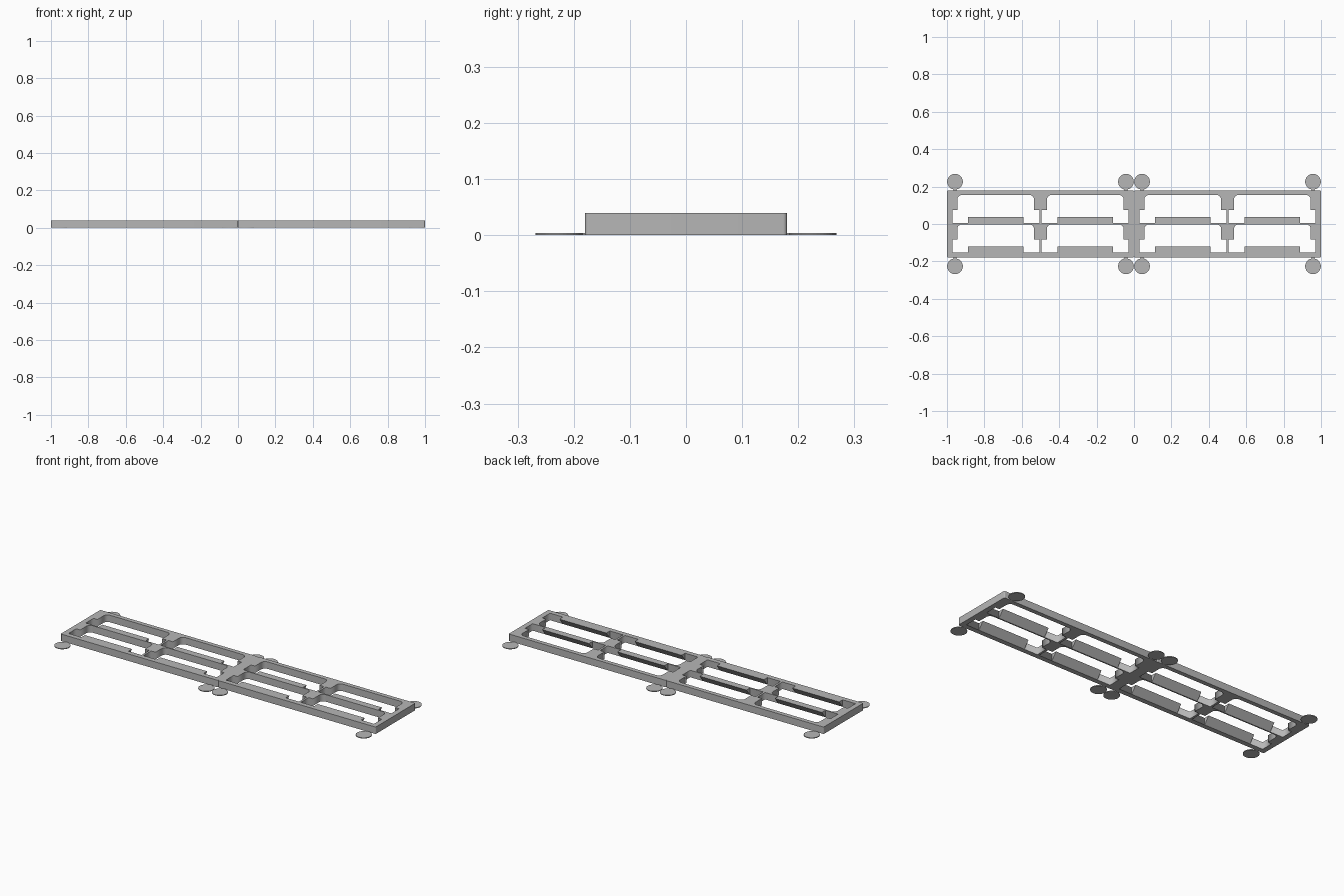
import bpy, bmesh
from math import pi, sin, cos

cube = bpy.data.objects.get("Cube")
if cube:
    bpy.data.objects.remove(cube, do_unlink=True)

HEIGHT = 0.04
ROW_FLOORS = (0.005, -0.152)   # front edge of the openings in each row
ROW_DEPTH = 0.15

grey = bpy.data.materials.new("plain grey")
grey.use_nodes = True
grey.diffuse_color = (0.47, 0.47, 0.47, 1)
grey.node_tree.nodes["Principled BSDF"].inputs["Base Color"].default_value = (0.47, 0.47, 0.47, 1)


def add_object(name, mesh):
    obj = bpy.data.objects.new(name, mesh)
    bpy.context.collection.objects.link(obj)
    mesh.materials.clear()
    mesh.materials.append(grey)
    return obj


def arc(cx, cy, r, start, steps=6):
    """Quarter turn, counter-clockwise from the start angle."""
    return [(cx + r * cos(start + i * pi / 2 / steps),
             cy + r * sin(start + i * pi / 2 / steps)) for i in range(steps + 1)]


def rounded_rect(x0, x1, y0, y1, r):
    return (arc(x1 - r, y1 - r, r, 0) + arc(x0 + r, y1 - r, r, pi / 2)
            + arc(x0 + r, y0 + r, r, pi) + arc(x1 - r, y0 + r, r, 1.5 * pi))


def opening(y0):
    """Window that is wide at the front and narrows between the blocks behind."""
    y1, step, r = y0 + ROW_DEPTH, y0 + 0.07, 0.025
    wide, narrow = (0.03, 0.494), (0.055, 0.466)
    return ([(wide[0], y0), (wide[1], y0), (wide[1], step), (narrow[1], step)]
            + arc(narrow[1] - r, y1 - r, r, 0)
            + arc(narrow[0] + r, y1 - r, r, pi / 2)
            + [(narrow[0], step), (wide[0], step)])


def extruded_outline(name, outlines):
    curve = bpy.data.curves.new(name, 'CURVE')
    curve.dimensions = '2D'
    curve.fill_mode = 'BOTH'
    curve.extrude = HEIGHT / 2
    for points in outlines:
        spline = curve.splines.new('POLY')
        spline.points.add(len(points) - 1)
        for p, (x, y) in zip(spline.points, points):
            p.co = (x, y, 0, 1)
        spline.use_cyclic_u = True
    helper = bpy.data.objects.new(name + " outline", curve)
    bpy.context.collection.objects.link(helper)
    graph = bpy.context.evaluated_depsgraph_get()
    mesh = bpy.data.meshes.new_from_object(helper.evaluated_get(graph))
    bpy.data.objects.remove(helper, do_unlink=True)
    bm = bmesh.new()
    bm.from_mesh(mesh)
    bmesh.ops.translate(bm, verts=bm.verts, vec=(0, 0, HEIGHT / 2))
    bmesh.ops.remove_doubles(bm, verts=bm.verts, dist=0.00005)
    bmesh.ops.recalc_face_normals(bm, faces=bm.faces)
    bm.to_mesh(mesh)
    bm.free()
    return add_object(name, mesh)


def add_ledge(name, x0, x1, y):
    """Wedge that overhangs the opening, widest at the top."""
    section = [(y, 0), (y + 0.032, HEIGHT), (y, HEIGHT)]
    bm = bmesh.new()
    ends = [[bm.verts.new((x, sy, sz)) for sy, sz in section] for x in (x0, x1)]
    for end in ends:
        bm.faces.new(end)
    for i in range(3):
        j = (i + 1) % 3
        bm.faces.new((ends[0][i], ends[0][j], ends[1][j], ends[1][i]))
    bmesh.ops.recalc_face_normals(bm, faces=bm.faces)
    mesh = bpy.data.meshes.new(name)
    bm.to_mesh(mesh)
    bm.free()
    add_object(name, mesh)


def add_foot(name, x, y):
    """Thin disc with a narrow tab that reaches the frame."""
    thick = 0.004
    inward = -1 if y > 0 else 1
    bm = bmesh.new()
    disc = bmesh.ops.create_cone(bm, cap_ends=True, segments=40,
                                 radius1=0.042, radius2=0.042, depth=thick)
    tab = bmesh.ops.create_cube(bm, size=1)["verts"]
    bmesh.ops.scale(bm, verts=tab, vec=(0.016, 0.012, thick * 0.9))
    bmesh.ops.translate(bm, verts=tab, vec=(0, inward * 0.041, -thick * 0.05))
    bmesh.ops.translate(bm, verts=bm.verts, vec=(x, y, thick / 2))
    mesh = bpy.data.meshes.new(name)
    bm.to_mesh(mesh)
    bm.free()
    add_object(name, mesh)


# Two frames side by side, each with two rows of two mirrored windows
for side, x_start in (("right", -1), ("left", 0)):
    outlines = [rounded_rect(0, 1, -0.18, 0.18, 0.007)]
    for y in ROW_FLOORS:
        half = opening(y)
        outlines += [half, [(1 - px, py) for px, py in reversed(half)]]
    outlines = [[(px + x_start, py) for px, py in o] for o in outlines]
    extruded_outline(side + " frame", outlines)

    # Overhanging ledges along the front edge of each window
    for row, y in zip(("back", "front"), ROW_FLOORS):
        for a, b in ((0.112, 0.41), (0.59, 0.888)):
            add_ledge(f"{side} {row} ledge", x_start + a, x_start + b, y)

    # Discs at the frame corners
    for x in (0.043, 0.957):
        for y in (-0.226, 0.226):
            add_foot(side + " corner disc", x_start + x, y)
